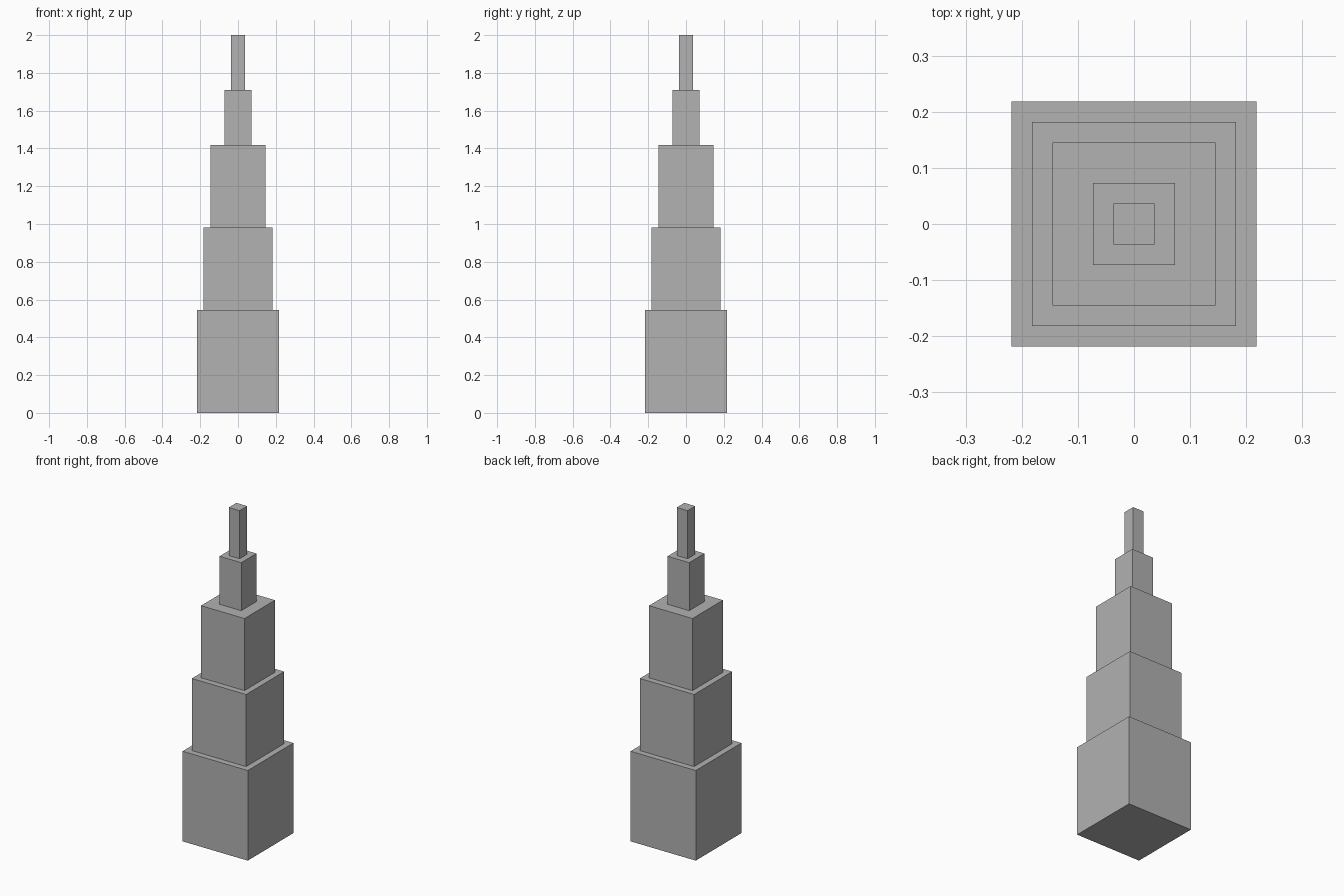
import bpy
import bmesh
from mathutils import Matrix

cube = bpy.data.objects.get("Cube")
if cube:
    bpy.data.objects.remove(cube, do_unlink=True)

# One flat grey for the whole tower
GREY = (0.445, 0.445, 0.445, 1.0)
grey = bpy.data.materials.new("grey")
grey.use_nodes = True
grey.diffuse_color = GREY
grey.node_tree.nodes["Principled BSDF"].inputs["Base Color"].default_value = GREY


def add_tier(name, width, height, base):
    """Square block standing on the given base height."""
    bm = bmesh.new()
    placing = (Matrix.Translation((0, 0, base + height / 2))
               @ Matrix.Diagonal((width, width, height, 1)))
    bmesh.ops.create_cube(bm, size=1, matrix=placing)
    mesh = bpy.data.meshes.new(name)
    bm.to_mesh(mesh)
    bm.free()
    mesh.materials.append(grey)
    bpy.context.collection.objects.link(bpy.data.objects.new(name, mesh))


# Tiers from the ground up: name, width and height in modules
TIERS = [
    ("base_tier", 12, 15),
    ("lower_tier", 10, 12),
    ("middle_tier", 8, 12),
    ("upper_tier", 4, 8),
    ("spire", 2, 8),
]
module = 2 / sum(height for _, _, height in TIERS)

level = 0
for name, width, height in TIERS:
    add_tier(name, width * module, height * module, level * module)
    level += height
